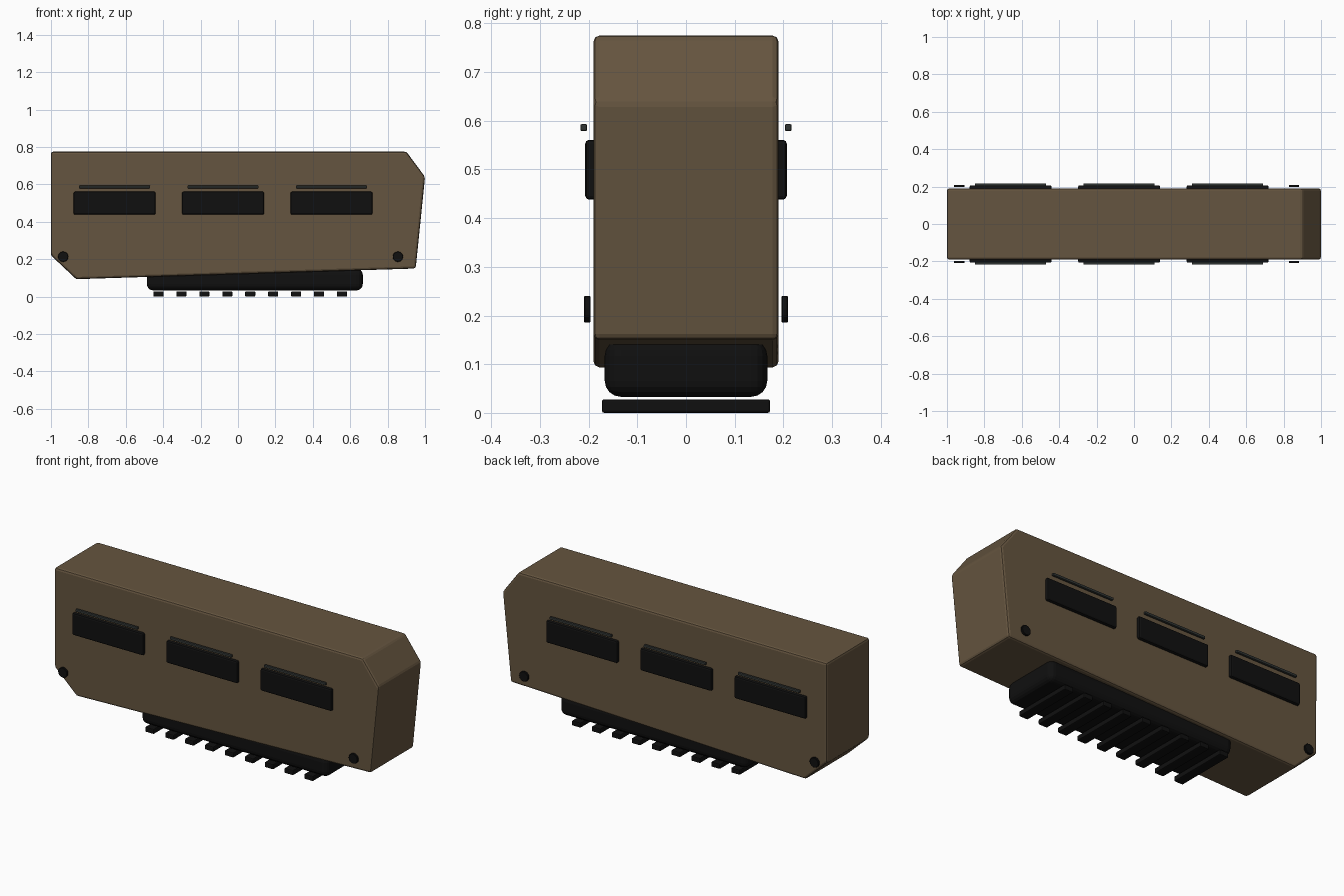
import bpy, bmesh, math

if "Cube" in bpy.data.objects:
    bpy.data.objects.remove(bpy.data.objects["Cube"])


def material(name, rgb):
    m = bpy.data.materials.new(name)
    m.diffuse_color = (*rgb, 1)
    m.use_nodes = True
    m.node_tree.nodes["Principled BSDF"].inputs["Base Color"].default_value = m.diffuse_color
    return m


BROWN = material("drab_brown", (0.13, 0.09, 0.05))
BLACK = material("rubber_black", (0.005, 0.005, 0.005))
GREY = material("dark_steel", (0.03, 0.035, 0.033))


def finish(name, bm, mat, bevel=0.0, segments=2):
    bmesh.ops.recalc_face_normals(bm, faces=bm.faces)
    mesh = bpy.data.meshes.new(name)
    bm.to_mesh(mesh)
    bm.free()
    ob = bpy.data.objects.new(name, mesh)
    bpy.context.collection.objects.link(ob)
    mesh.materials.append(mat)
    if bevel:
        mod = ob.modifiers.new("bevel", "BEVEL")
        mod.width = bevel
        mod.segments = segments
        mod.limit_method = "ANGLE"
        mod.angle_limit = math.radians(20)
    return ob


def box(name, x, y, z, mat, bevel=0.0, segments=2):
    """Box from (min, max) ranges."""
    bm = bmesh.new()
    bmesh.ops.create_cube(bm, size=1)
    for v in bm.verts:
        v.co = [r[0] if c < 0 else r[1] for c, r in zip(v.co, (x, y, z))]
    return finish(name, bm, mat, bevel, segments)


# Main housing: side profile extruded across the width
profile = [(-1, 0.775), (0.9, 0.775), (1, 0.64), (0.95, 0.15), (-0.865, 0.093), (-1, 0.22)]
bm = bmesh.new()
face = bm.faces.new([bm.verts.new((x, -0.19, z)) for x, z in profile])
ext = bmesh.ops.extrude_face_region(bm, geom=[face])
for v in ext["geom"]:
    if isinstance(v, bmesh.types.BMVert):
        v.co.y = 0.19
finish("housing", bm, BROWN, 0.012)

# Underside block and its cross slats
box("under_block", (-0.487, 0.667), (-0.167, 0.167), (0.033, 0.15), BLACK, 0.033, 4)
for i in range(9):
    x = -0.425 + i * 0.1226
    box(f"slat_{i + 1}", (x - 0.027, x + 0.027), (-0.173, 0.173), (0, 0.028), BLACK, 0.005)

for side, s in (("front", -1), ("back", 1)):
    # Side vents, each with a thin rail above
    for i, x in enumerate((-0.66, -0.08, 0.5)):
        box(f"{side}_vent_{i + 1}", (x - 0.219, x + 0.219), sorted((s * 0.18, s * 0.207)),
            (0.438, 0.561), BLACK, 0.008)
        box(f"{side}_rail_{i + 1}", (x - 0.19, x + 0.19), sorted((s * 0.203, s * 0.217)),
            (0.579, 0.593), GREY, 0.003)
    # Round side bolts
    for i, x in enumerate((-0.935, 0.855)):
        bm = bmesh.new()
        bmesh.ops.create_cone(bm, cap_ends=True, segments=12, radius1=0.028,
                              radius2=0.028, depth=0.013)
        for v in bm.verts:
            v.co = (x + v.co.x, s * 0.203 + v.co.z, 0.213 + v.co.y)
        finish(f"{side}_bolt_{i + 1}", bm, BLACK, 0.002, 1)
